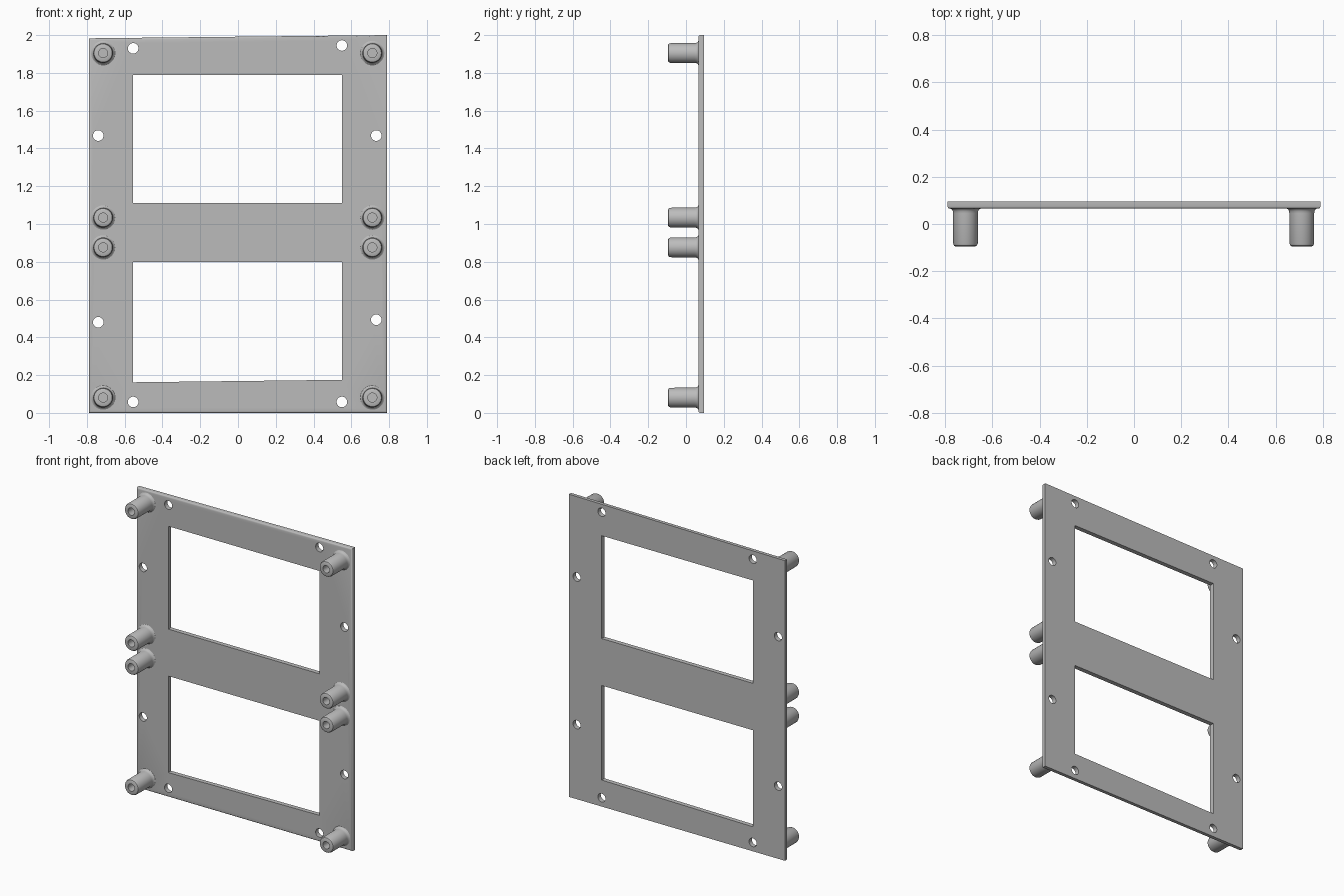
import bpy, bmesh, math
from mathutils import Vector

if "Cube" in bpy.data.objects:
    bpy.data.objects.remove(bpy.data.objects["Cube"])

grey = bpy.data.materials.new("light_grey")
grey.diffuse_color = (0.5, 0.5, 0.5, 1)
grey.use_nodes = True
grey.node_tree.nodes["Principled BSDF"].inputs["Base Color"].default_value = grey.diffuse_color

FRONT, BACK = 0.065, 0.095


def prism(bm, pts, y0, y1):
    """Extrude an (x, z) outline between two y depths; returns front face."""
    a = [bm.verts.new((x, y0, z)) for x, z in pts]
    b = [bm.verts.new((x, y1, z)) for x, z in pts]
    n = len(pts)
    front = bm.faces.new(a)
    bm.faces.new(b[::-1])
    for i in range(n):
        bm.faces.new((a[i], b[i], b[(i + 1) % n], a[(i + 1) % n]))
    return front


def make_object(name, bm):
    bmesh.ops.recalc_face_normals(bm, faces=bm.faces[:])
    me = bpy.data.meshes.new(name)
    bm.to_mesh(me)
    bm.free()
    ob = bpy.data.objects.new(name, me)
    bpy.context.collection.objects.link(ob)
    me.materials.append(grey)
    return ob


def smooth(ob):
    bpy.ops.object.select_all(action='DESELECT')
    ob.select_set(True)
    bpy.context.view_layer.objects.active = ob
    bpy.ops.object.shade_smooth_by_angle(angle=math.radians(35))


# plate with a slightly sloping top and rounded front rim
bm = bmesh.new()
front = prism(bm, [(-0.79, 0), (0.79, 0), (0.79, 2.0), (-0.79, 1.983)], FRONT, BACK)
bmesh.ops.recalc_face_normals(bm, faces=bm.faces[:])
bmesh.ops.bevel(bm, geom=list(front.edges), offset=0.01, segments=3,
                profile=0.5, affect='EDGES')
plate = make_object("mounting_plate", bm)

# cutter: two windows and eight screw holes
bm = bmesh.new()
prism(bm, [(-0.555, 1.11), (0.55, 1.11), (0.55, 1.79), (-0.555, 1.79)], 0, 0.2)
prism(bm, [(-0.555, 0.162), (0.55, 0.175), (0.55, 0.80), (-0.555, 0.80)], 0, 0.2)
for cx, cz in [(-0.555, 1.93), (0.55, 1.945), (-0.74, 1.468), (0.732, 1.468),
               (-0.74, 0.48), (0.732, 0.493), (-0.555, 0.058), (0.55, 0.058)]:
    prism(bm, [(cx + 0.028 * math.cos(math.tau * i / 32),
                cz + 0.028 * math.sin(math.tau * i / 32)) for i in range(32)], 0, 0.2)
cutter = make_object("opening_cutter", bm)
cutter.hide_render = True

mod = plate.modifiers.new("openings", 'BOOLEAN')
mod.operation = 'DIFFERENCE'
mod.solver = 'EXACT'
mod.object = cutter
bpy.context.view_layer.objects.active = plate
bpy.ops.object.modifier_apply(modifier=mod.name)
bpy.data.objects.remove(cutter, do_unlink=True)
smooth(plate)

# standoff profile (radius, y): blind bore, rounded tip, flared foot
profile = [(0.0, 0.0), (0.024, 0.0), (0.024, -0.095), (0.042, -0.095),
           (0.048, -0.092), (0.052, -0.083), (0.0525, 0.045),
           (0.054, 0.055), (0.058, 0.062), (0.066, FRONT + 0.001)]


def standoff(name, cx, cz):
    bm = bmesh.new()
    vs = [bm.verts.new((r, y, 0)) for r, y in profile]
    es = [bm.edges.new(p) for p in zip(vs, vs[1:])]
    bmesh.ops.spin(bm, geom=vs + es, cent=(0, 0, 0), axis=(0, 1, 0),
                   angle=math.tau, steps=32, use_duplicate=False)
    bmesh.ops.remove_doubles(bm, verts=bm.verts[:], dist=0.0001)
    # close the foot against the plate
    bmesh.ops.holes_fill(bm, edges=[e for e in bm.edges if e.is_boundary], sides=0)
    bmesh.ops.translate(bm, verts=bm.verts[:], vec=Vector((cx, 0, cz)))
    smooth(make_object(name, bm))


for side, cx in (("left", -0.714), ("right", 0.711)):
    for row, cz in (("bottom", 0.081), ("lower_middle", 0.876),
                    ("upper_middle", 1.034), ("top", 1.905)):
        standoff(f"standoff_{row}_{side}", cx, cz)
